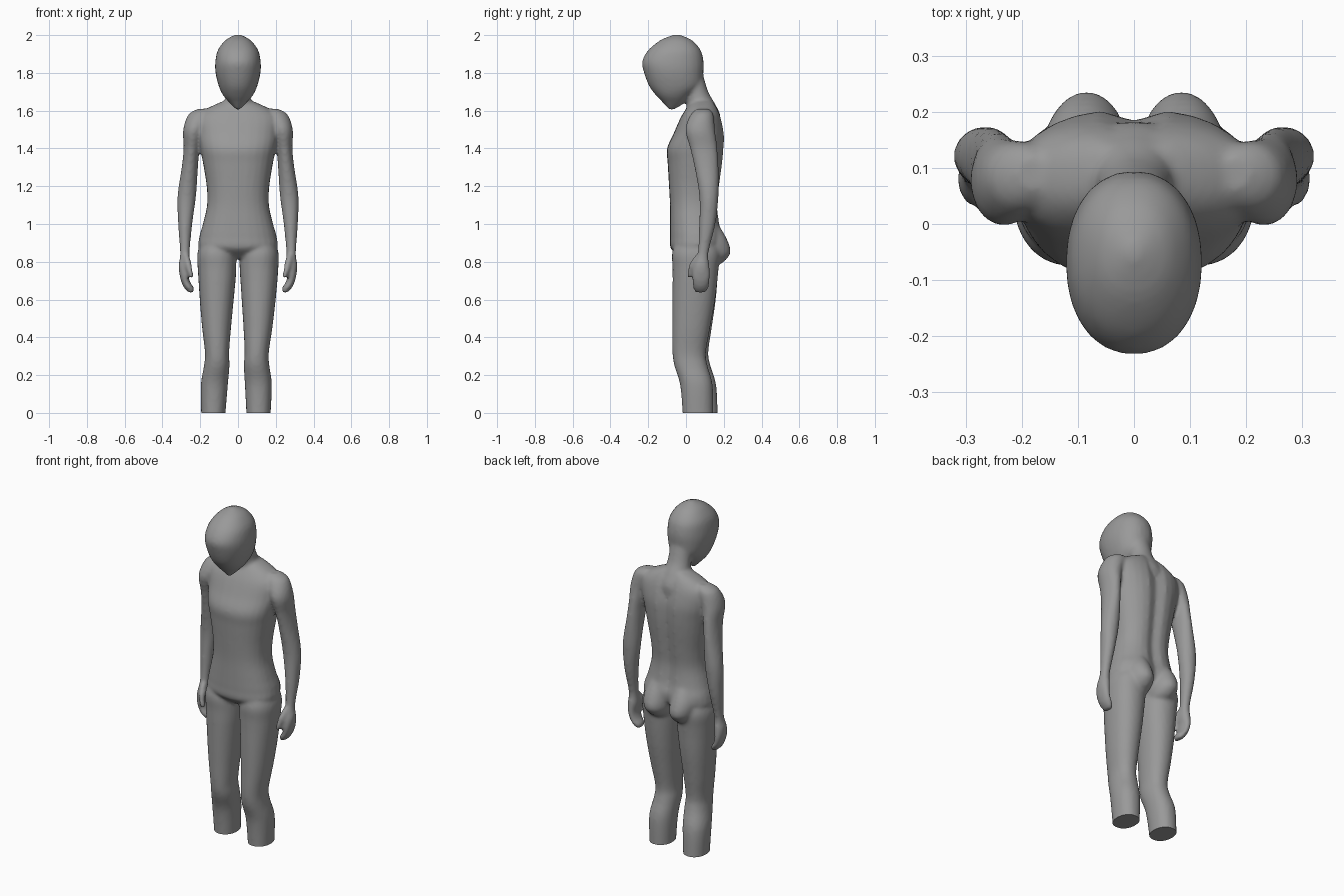
import bpy
import bmesh
from math import cos, sin, pi, exp, copysign, radians

cube = bpy.data.objects.get("Cube")
if cube:
    bpy.data.objects.remove(cube, do_unlink=True)

SIDES = 28
STEPS = 5


def spline(a, b, c, d, t):
    """Smooth value between b and c."""
    return b + 0.5 * t * (c - a + t * (2 * a - 5 * b + 4 * c - d + t * (3 * (b - c) + d - a)))


def refine(rings):
    """Add smooth in-between rings."""
    ends = [rings[0]] + rings + [rings[-1]]
    result = []
    for four in zip(ends, ends[1:], ends[2:], ends[3:]):
        for i in range(STEPS):
            result.append([spline(*values, i / STEPS) for values in zip(*four)])
    return result + [rings[-1]]


def power(value, p):
    return copysign(abs(value) ** p, value)


def loft(bm, rings, side=1, box=1.0, shift=None):
    """Closed loft through level rings of (z, x_min, x_max, y_front, y_back)."""
    loops = []
    for z, x0, x1, y0, y1 in refine(rings):
        loop = []
        for i in range(SIDES):
            a = 2 * pi * i / SIDES
            x = side * ((x0 + x1) / 2 + (x1 - x0) / 2 * power(cos(a), box))
            y = (y0 + y1) / 2 + (y1 - y0) / 2 * power(sin(a), box)
            if shift:
                x, y = shift(x, y, z, sin(a), side)
            loop.append(bm.verts.new((x, y, z)))
        loops.append(loop)
    for low, high in zip(loops, loops[1:]):
        for i in range(SIDES):
            j = (i + 1) % SIDES
            bm.faces.new((low[i], low[j], high[j], high[i]))
    bm.faces.new(loops[0])
    bm.faces.new(loops[-1])


def centred(rings):
    """Expand (z, half_width, y_front, y_back) into full rings."""
    return [(z, -w, w, y0, y1) for z, w, y0, y1 in rings]


def spine_groove(x, y, z, back, side):
    return x, y - 0.022 * max(0, back) * exp(-(x / 0.035) ** 2)


def stance(x, y, z, back, side):
    """Lower legs drift a little, the right one further back."""
    k = max(0, 1 - z / 0.7)
    return x - 0.011 * k, y - side * 0.012 * k


torso = centred([
    (.82, .08, -.02, .1), (.87, .2, -.08, .18), (.93, .205, -.085, .2),
    (1, .186, -.085, .182), (1.1, .164, -.085, .172), (1.2, .166, -.09, .182),
    (1.32, .185, -.097, .197), (1.4, .2, -.1, .204), (1.48, .213, -.065, .204),
    (1.56, .215, -.03, .188), (1.61, .165, 0, .17), (1.65, .08, .03, .148)])
neck = centred([
    (1.52, .14, .03, .18), (1.58, .11, .01, .18), (1.64, .075, .005, .152),
    (1.7, .064, 0, .118), (1.8, .065, -.02, .088)])
head = centred([
    (1.603, .006, -.09, -.065), (1.64, .043, -.12, -.01), (1.68, .078, -.158, .03),
    (1.73, .102, -.195, .082), (1.8, .119, -.222, .092), (1.86, .12, -.232, .093),
    (1.92, .107, -.2, .078), (1.97, .07, -.14, .035), (1.995, .03, -.085, -.015),
    (2.004, .006, -.055, -.045)])
buttock = [
    (.775, .04, .12, .06, .15), (.8, .02, .14, .03, .2), (.85, .008, .16, 0, .236),
    (.92, .01, .165, 0, .217), (1, .03, .13, .04, .17)]
leg = [
    (.94, .04, .18, -.04, .15), (.85, .012, .214, -.073, .18),
    (.76, .009, .213, -.071, .172), (.6, .021, .201, -.07, .156),
    (.45, .033, .186, -.068, .132), (.32, .041, .169, -.065, .112),
    (.25, .038, .173, -.054, .122), (.15, .045, .188, -.022, .15),
    (0, .055, .184, -.006, .156), (-.04, .055, .184, -.006, .156)]
arm = [
    (1.61, .15, .21, .06, .12), (1.58, .14, .262, .025, .145),
    (1.5, .175, .29, -.003, .153), (1.4, .203, .288, .022, .166),
    (1.3, .212, .298, .045, .172), (1.15, .222, .32, .07, .172),
    (1, .242, .317, .07, .156), (.85, .256, .307, .062, .12),
    (.78, .254, .314, .038, .124), (.73, .262, .309, .031, .128),
    (.69, .252, .299, .034, .124), (.66, .232, .284, .038, .118),
    (.638, .235, .262, .05, .105)]
thumb = [
    (.84, .26, .29, .055, .09), (.8, .248, .285, .024, .072),
    (.76, .241, .272, .01, .045), (.715, .234, .258, .008, .034)]

# Overlapping body parts
bm = bmesh.new()
loft(bm, torso, box=0.85, shift=spine_groove)
loft(bm, neck)
loft(bm, head, box=0.92)
for side in (1, -1):
    loft(bm, buttock, side)
    loft(bm, leg, side, 0.92, stance)
    loft(bm, arm, side)
    loft(bm, thumb, side)
bmesh.ops.recalc_face_normals(bm, faces=bm.faces)
mesh = bpy.data.meshes.new("body")
bm.to_mesh(mesh)
bm.free()
body = bpy.data.objects.new("body", mesh)
bpy.context.scene.collection.objects.link(body)

# Fuse the parts into one soft skin
remesh = body.modifiers.new("fuse", "REMESH")
remesh.mode = "VOXEL"
remesh.voxel_size = 0.01
soften = body.modifiers.new("soften", "SMOOTH")
soften.factor = 0.5
soften.iterations = 5
bpy.context.view_layer.update()
graph = bpy.context.evaluated_depsgraph_get()
skin = bpy.data.meshes.new_from_object(body.evaluated_get(graph))
body.modifiers.clear()
body.data = skin
skin.name = "body_skin"

# Flat cut ends on the legs
bm = bmesh.new()
bm.from_mesh(skin)
bmesh.ops.bisect_plane(bm, geom=bm.verts[:] + bm.edges[:] + bm.faces[:],
                       plane_co=(0, 0, 0), plane_no=(0, 0, -1), clear_outer=True)
bmesh.ops.holes_fill(bm, edges=[e for e in bm.edges if e.is_boundary], sides=0)
bmesh.ops.recalc_face_normals(bm, faces=bm.faces)
bm.to_mesh(skin)
bm.free()

# Single grey colour
grey = bpy.data.materials.new("plain grey")
grey.use_nodes = True
colour = (0.32, 0.32, 0.32, 1)
grey.diffuse_color = colour
grey.node_tree.nodes["Principled BSDF"].inputs["Base Color"].default_value = colour
skin.materials.clear()
skin.materials.append(grey)

bpy.ops.object.select_all(action="DESELECT")
body.select_set(True)
bpy.context.view_layer.objects.active = body
bpy.ops.object.shade_smooth_by_angle(angle=radians(50))
